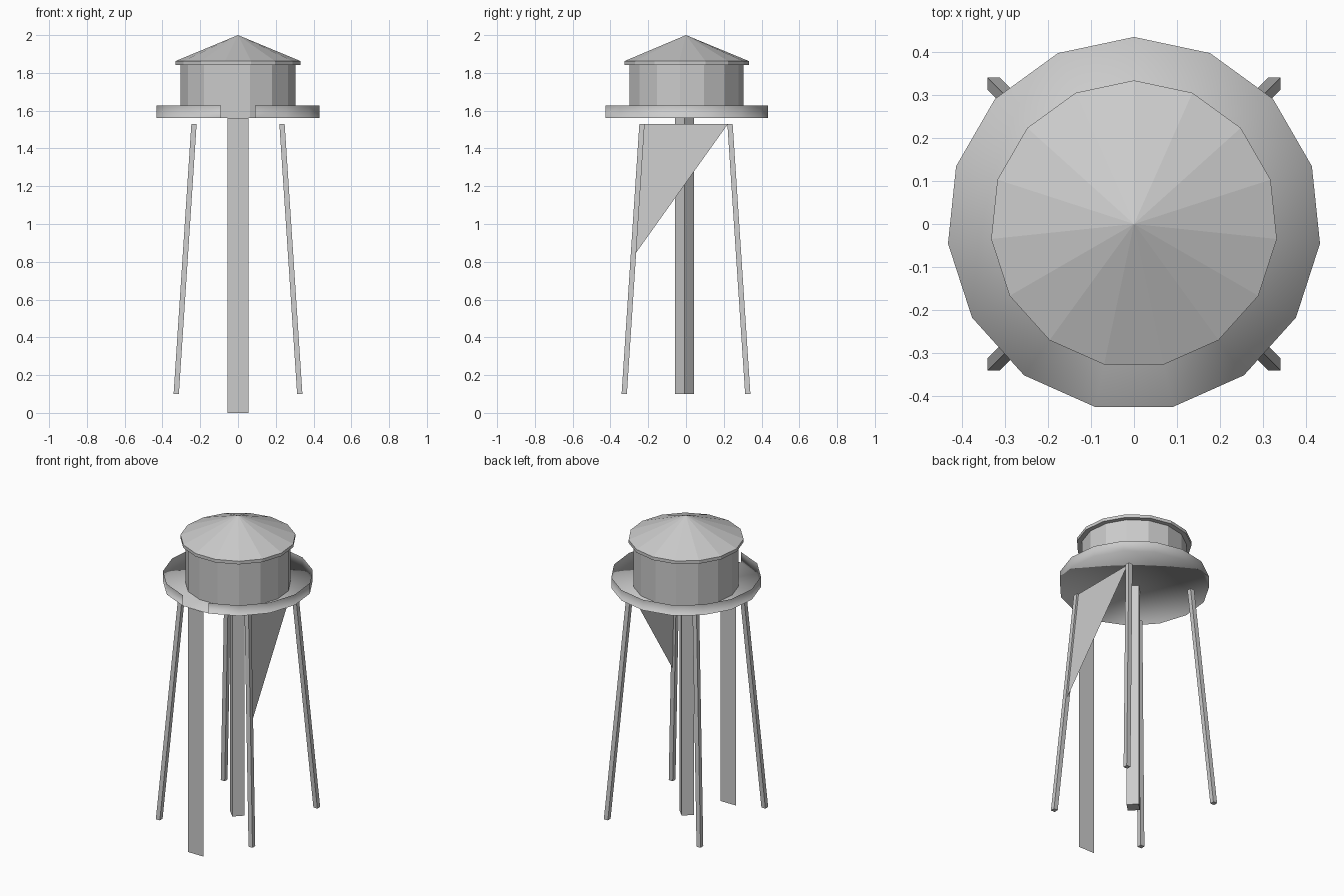
import bpy
from math import sin, cos, radians

if "Cube" in bpy.data.objects:
    bpy.data.objects.remove(bpy.data.objects["Cube"])

SIDES = 15


def add_mesh(name, verts, faces, smooth=False):
    mesh = bpy.data.meshes.new(name)
    mesh.from_pydata(verts, [], faces)
    mesh.update()
    obj = bpy.data.objects.new(name, mesh)
    bpy.context.collection.objects.link(obj)
    for p in mesh.polygons:
        p.use_smooth = smooth
    return obj


def ring(r, z):
    # starts at +y and runs counter-clockwise
    step = 360 / SIDES
    return [(-r * sin(radians(i * step)), r * cos(radians(i * step)), z)
            for i in range(SIDES)]


def band(lower, upper, skip=()):
    out = []
    for i in range(SIDES):
        if i not in skip:
            j = (i + 1) % SIDES
            out.append((lower + i, lower + j, upper + j, upper + i))
    return out


def cone_fan(start, tip):
    return [(start + i, start + (i + 1) % SIDES, tip) for i in range(SIDES)]


def prism(name, lower, upper):
    n = len(lower)
    faces = [(i, (i + 1) % n, n + (i + 1) % n, n + i) for i in range(n)]
    faces += [tuple(reversed(range(n))), tuple(range(n, 2 * n))]
    return add_mesh(name, lower + upper, faces)


def square(x, y, z, h):
    return [(x - h, y - h, z), (x + h, y - h, z), (x + h, y + h, z), (x - h, y + h, z)]


# Conical roof with a thin rim and closed underside
add_mesh("roof", ring(0.334, 1.842) + ring(0.334, 1.862) + [(0, 0, 2.0)],
         band(0, SIDES) + cone_fan(SIDES, 2 * SIDES) + [tuple(reversed(range(SIDES)))])

# Tank wall
add_mesh("tank", ring(0.305, 1.56) + ring(0.305, 1.842), band(0, SIDES))

# Walkway floor with thin railing, open at the front side
add_mesh("walkway", ring(0.435, 1.56) + ring(0.435, 1.627) + [(0, 0, 1.56)],
         band(0, SIDES, skip=(SIDES // 2,)) + cone_fan(0, 2 * SIDES), smooth=True)

# Four splayed legs
for sx, side in ((-1, "left"), (1, "right")):
    for sy, end in ((-1, "front"), (1, "back")):
        prism(f"{end}_{side}_leg",
              square(sx * 0.327, sy * 0.327, 0.10, 0.014),
              square(sx * 0.233, sy * 0.233, 1.53, 0.014))

# Central pipe, a square turned on its corner
pipe = [(0.05, -0.007), (0, 0.043), (-0.05, -0.007), (0, -0.057)]
prism("center_pipe", [(x, y, 0.10) for x, y in pipe], [(x, y, 1.56) for x, y in pipe])

# Flat ladder strip at the railing gap
add_mesh("ladder", [(-0.056, -0.426, 0), (0.056, -0.426, 0),
                    (0.056, -0.426, 1.56), (-0.056, -0.426, 1.56)], [(0, 1, 2, 3)])

# Triangular brace between the right legs
add_mesh("side_brace", [(0.235, -0.235, 1.53), (0.281, -0.277, 0.83),
                        (0.235, 0.222, 1.53)], [(0, 1, 2)])
